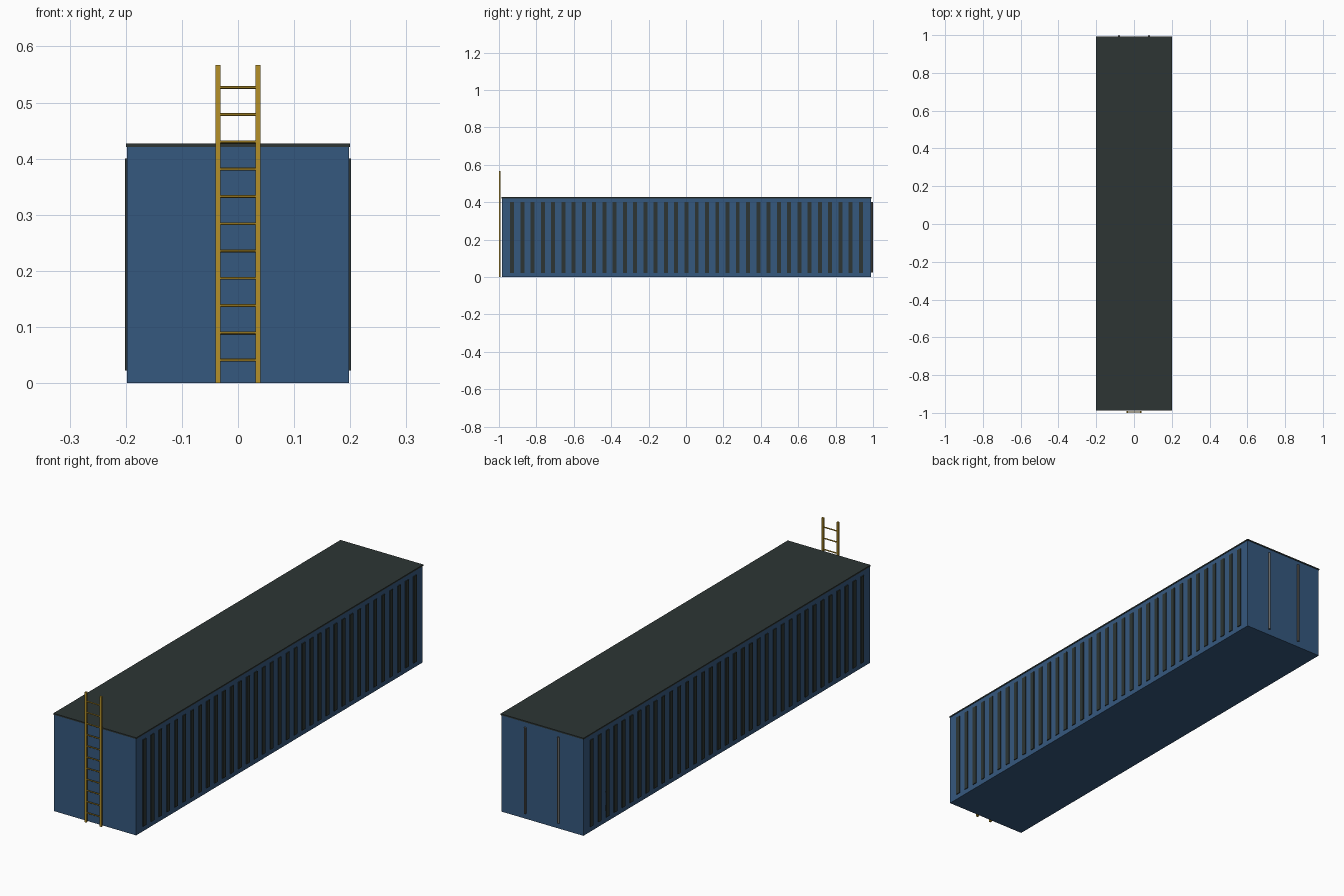
import bpy, bmesh
from mathutils import Matrix, Vector

cube = bpy.data.objects.get("Cube")
if cube:
    bpy.data.objects.remove(cube, do_unlink=True)


def material(name, rgb):
    m = bpy.data.materials.new(name)
    m.use_nodes = True
    m.diffuse_color = (*rgb, 1)
    bsdf = m.node_tree.nodes["Principled BSDF"]
    bsdf.inputs["Base Color"].default_value = (*rgb, 1)
    bsdf.inputs["Roughness"].default_value = 0.7
    return m


BLUE = material("container blue", (0.036, 0.098, 0.21))
DARK = material("dark grey green", (0.026, 0.036, 0.034))
GOLD = material("ladder yellow", (0.46, 0.28, 0.022))
GREY = material("rod grey", (0.13, 0.13, 0.125))


def add_box(bm, lo, hi):
    lo, hi = Vector(lo), Vector(hi)
    bmesh.ops.create_cube(bm, size=1, matrix=Matrix.Translation((lo + hi) / 2)
                          @ Matrix.Diagonal((*(hi - lo), 1)))


def add_rod(bm, center, radius, length, axis):
    turn = Vector((0, 0, 1)).rotation_difference(Vector(axis)).to_matrix().to_4x4()
    bmesh.ops.create_cone(bm, cap_ends=True, segments=12, radius1=radius, radius2=radius,
                          depth=length, matrix=Matrix.Translation(center) @ turn)


def finish(bm, name, mat, smooth=False):
    mesh = bpy.data.meshes.new(name)
    bm.to_mesh(mesh)
    bm.free()
    mesh.materials.append(mat)
    ob = bpy.data.objects.new(name, mesh)
    bpy.context.collection.objects.link(ob)
    if smooth:
        bpy.ops.object.select_all(action='DESELECT')
        ob.select_set(True)
        bpy.context.view_layer.objects.active = ob
        bpy.ops.object.shade_smooth_by_angle()
    return ob


FRONT, BACK = -0.985, 0.99
WIDTH, TOP = 0.198, 0.421

# Container body and overhanging roof sheet
bm = bmesh.new()
add_box(bm, (-WIDTH, FRONT, 0), (WIDTH, BACK, TOP))
finish(bm, "container_body", BLUE)

bm = bmesh.new()
add_box(bm, (-0.2, FRONT - 0.002, TOP), (0.2, BACK + 0.002, 0.427))
finish(bm, "roof", DARK)

# Vertical ribs on both long sides
RIBS = 35
step = (BACK - FRONT) / (RIBS + 1)
for side, name in ((1, "left_ribs"), (-1, "right_ribs")):
    bm = bmesh.new()
    for i in range(RIBS):
        y = FRONT + step * (i + 1)
        x = side * WIDTH
        add_box(bm, (x - 0.0035, y - 0.0105, 0.022), (x + 0.0035, y + 0.0105, 0.4))
    finish(bm, name, DARK)

# Locking rods on the back doors
for side, name in ((1, "left_door_rod"), (-1, "right_door_rod")):
    bm = bmesh.new()
    add_rod(bm, (side * 0.08, 0.995, 0.213), 0.005, 0.375, (0, 0, 1))
    finish(bm, name, GREY, True)

# Ladder on the front: two rails and evenly spaced rungs
for side, name in ((1, "left_ladder_rail"), (-1, "right_ladder_rail")):
    bm = bmesh.new()
    x = side * 0.036
    add_box(bm, (x - 0.0045, -1.0, 0), (x + 0.0045, -0.991, 0.567))
    finish(bm, name, GOLD)

bm = bmesh.new()
for i in range(11):
    add_rod(bm, (0, -0.9955, 0.041 + 0.0486 * i), 0.0026, 0.07, (1, 0, 0))
finish(bm, "ladder_rungs", GOLD, True)
